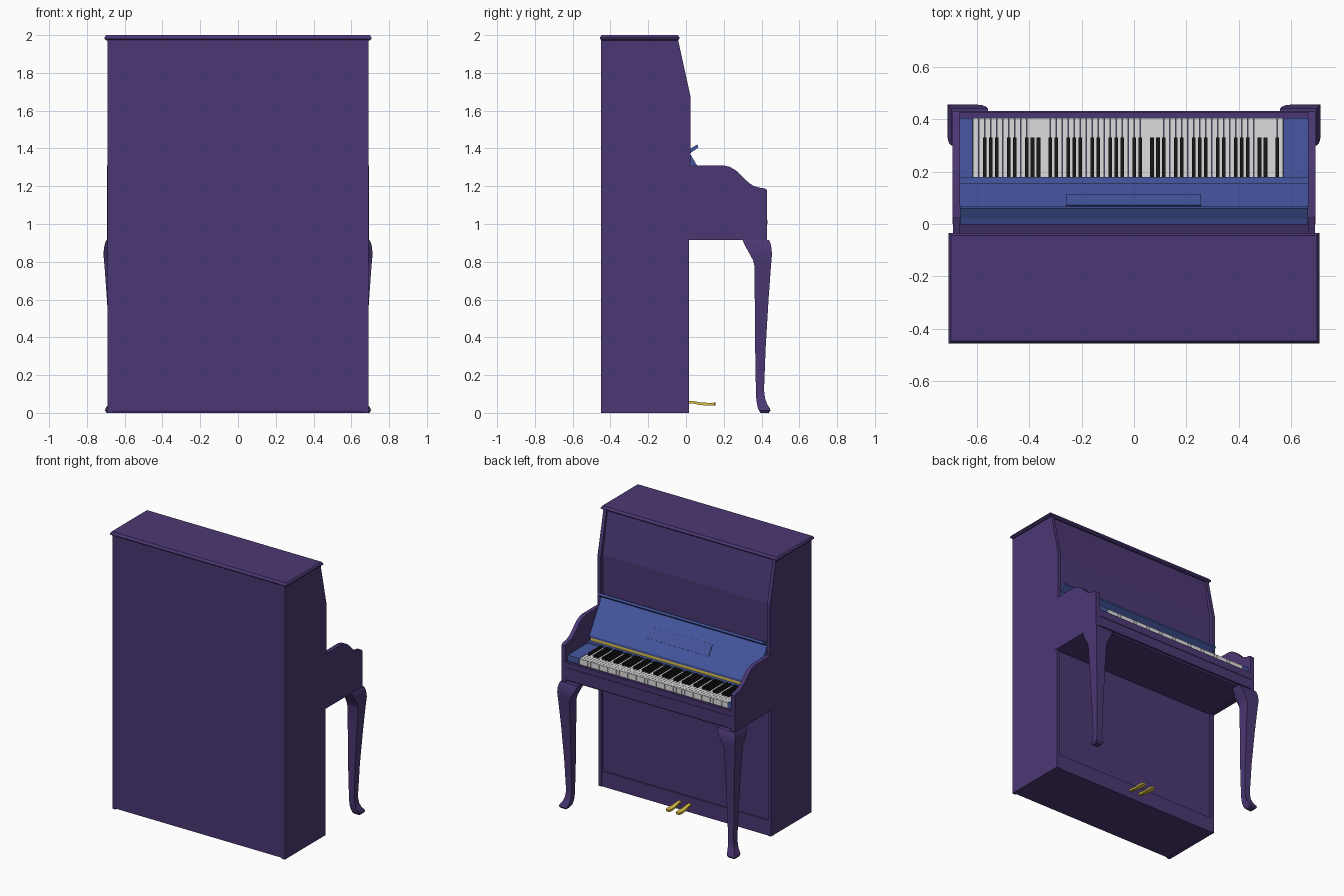
import bpy, bmesh, math

if "Cube" in bpy.data.objects:
    bpy.data.objects.remove(bpy.data.objects["Cube"])


def material(name, rgb):
    m = bpy.data.materials.new(name)
    m.diffuse_color = (*rgb, 1)
    m.use_nodes = True
    m.node_tree.nodes["Principled BSDF"].inputs["Base Color"].default_value = m.diffuse_color
    return m


PURPLE = material("purple_lacquer", (0.071, 0.039, 0.175))
BLUE = material("blue_lacquer", (0.061, 0.098, 0.36))
GOLD = material("gold_brass", (0.72, 0.53, 0.06))
WHITE = material("white_key", (0.72, 0.72, 0.72))
BLACK = material("black_key", (0.008, 0.008, 0.008))


def finish(name, bm, mat, smooth=False):
    bmesh.ops.recalc_face_normals(bm, faces=bm.faces)
    me = bpy.data.meshes.new(name)
    bm.to_mesh(me)
    bm.free()
    me.materials.append(mat)
    ob = bpy.data.objects.new(name, me)
    bpy.context.collection.objects.link(ob)
    if smooth:
        bpy.ops.object.select_all(action='DESELECT')
        ob.select_set(True)
        bpy.context.view_layer.objects.active = ob
        bpy.ops.object.shade_smooth_by_angle(angle=math.radians(35))
    return ob


def loft(bm, rings):
    """Skin closed rings of equal length and cap both ends."""
    vs = [[bm.verts.new(p) for p in r] for r in rings]
    n = len(vs[0])
    for a, b in zip(vs, vs[1:]):
        for i in range(n):
            j = (i + 1) % n
            bm.faces.new((a[i], a[j], b[j], b[i]))
    bm.faces.new(vs[0][::-1])
    bm.faces.new(vs[-1])


def add_box(bm, x0, x1, y0, y1, z0, z1):
    loft(bm, [[(x0, y0, z), (x1, y0, z), (x1, y1, z), (x0, y1, z)] for z in (z0, z1)])


def box(name, mat, *dims):
    bm = bmesh.new()
    add_box(bm, *dims)
    return finish(name, bm, mat)


def extrude_x(name, mat, profile, x0, x1, smooth=False):
    """Extrude a (y, z) profile along x."""
    bm = bmesh.new()
    loft(bm, [[(x, y, z) for y, z in profile] for x in (x0, x1)])
    return finish(name, bm, mat, smooth)


# Cabinet core with its sloping upper front
extrude_x("cabinet", PURPLE, [(-0.447, 0.005), (0, 0.005), (0, 1.67), (-0.055, 1.975),
                              (-0.447, 1.975)], -0.675, 0.675)
box("base_rail", PURPLE, -0.67, 0.67, -0.02, 0.011, 0, 0.11)

# Lid with bevelled edge
bm = bmesh.new()
loft(bm, [[(-x, -0.245 - y, z), (x, -0.245 - y, z), (x, -0.245 + y, z), (-x, -0.245 + y, z)]
          for z, x, y in ((1.972, 0.697, 0.2), (1.98, 0.707, 0.21), (1.988, 0.707, 0.21), (2.0, 0.698, 0.202))])
finish("lid", bm, PURPLE)

# Side panels, keyboard arms and cabriole legs, mirrored left and right
SIDE = [(-0.45, 0), (0.015, 0), (0.015, 1.3), (0.025, 1.32), (0.025, 1.67),
        (-0.042, 1.975), (-0.45, 1.975)]
ARM = [(0, 0.915), (0.43, 0.915), (0.43, 1.178), (0.418, 1.188), (0.39, 1.192), (0.36, 1.201),
       (0.335, 1.216), (0.31, 1.24), (0.285, 1.265), (0.26, 1.287), (0.23, 1.303),
       (0.195, 1.311), (0, 1.311)]
# height, inner edge, outer edge
LEG = [(0, .395, .438), (.012, .386, .447), (.025, .381, .444), (.045, .376, .43), (.075, .372, .419),
       (.12, .37, .413), (.35, .366, .422), (.6, .364, .437), (.78, .362, .45), (.81, .354, .453),
       (.84, .338, .455), (.87, .321, .453), (.9, .306, .447), (.915, .30, .44)]
for s, label in ((-1, "left"), (1, "right")):
    extrude_x(f"{label}_side_panel", PURPLE, SIDE, s * 0.665, s * 0.69)
    extrude_x(f"{label}_arm", PURPLE, ARM, s * 0.663, s * 0.693, True)
    rings = []
    for z, i, o in LEG:
        t = max(i, 0.365) + 0.002
        corner = [(o, o), (i, o), (i, t), (t, t), (t, i), (o, i)]
        rings.append([(s * (a + 0.257), b, z) for a, b in corner])
    bm = bmesh.new()
    loft(bm, rings)
    finish(f"{label}_leg", bm, PURPLE, True)

# Keybed and front rail
box("keybed", PURPLE, -0.665, 0.665, -0.01, 0.41, 0.917, 1.058)
box("front_rail", PURPLE, -0.665, 0.665, 0.40, 0.427, 0.93, 1.055)
box("front_rail_moulding", PURPLE, -0.665, 0.665, 0.40, 0.431, 1.0, 1.02)

# Blue blocks at the ends of the keyboard and the slip behind it
KEY_X0, KEY_X1, KEY_Y = -0.615, 0.57, 0.405
box("treble_key_block", BLUE, -0.663, KEY_X0 - 0.001, 0.15, KEY_Y, 1.058, 1.1)
box("bass_key_block", BLUE, KEY_X1 + 0.001, 0.663, 0.15, KEY_Y, 1.058, 1.1)
box("key_slip", BLUE, -0.663, 0.663, 0.1, 0.18, 1.058, 1.112)

# Keys: 52 white, with black keys by the octave pattern
white, black = bmesh.new(), bmesh.new()
pitch = (KEY_X1 - KEY_X0) / 52
for k in range(52):
    right = KEY_X1 - k * pitch
    add_box(white, right - pitch + 0.0008, right - 0.0008, 0.175, KEY_Y, 1.058, 1.098)
    if k % 7 in (0, 2, 3, 5, 6) and k < 51:
        c = right - pitch
        add_box(black, c - 0.0068, c + 0.0068, 0.178, 0.33, 1.09, 1.116)
finish("white_keys", white, WHITE)
finish("black_keys", black, BLACK)

# Fallboard leaning back, its lip, music desk plate and brass strip
extrude_x("fallboard", BLUE, [(0.155, 1.132), (0.155, 1.148), (0.018, 1.378), (-0.01, 1.378),
                              (-0.01, 1.132)], -0.663, 0.663)
extrude_x("fallboard_lip", BLUE, [(0.0, 1.372), (0.022, 1.374), (0.066, 1.405), (0.06, 1.421),
                                  (0.02, 1.397), (0.0, 1.388)], -0.663, 0.663)
extrude_x("music_desk", BLUE, [(0.110, 1.222), (0.114, 1.225), (0.072, 1.296), (0.066, 1.293)],
          -0.26, 0.255)
box("brass_strip", GOLD, -0.655, 0.655, 0.1, 0.154, 1.112, 1.132)

# Two pedals
for c, label in ((-0.04, "left"), (0.04, "right")):
    bm = bmesh.new()
    loft(bm, [[(c - w, y, z - 0.007), (c + w, y, z - 0.007), (c + w, y, z + 0.007), (c - w, y, z + 0.007)]
              for y, z, w in ((0.0, .058, .01), (.04, .056, .011), (.075, .048, .015),
                              (.13, .046, .02), (.15, .047, .016), (.156, .047, .009))])
    finish(f"{label}_pedal", bm, GOLD, True)
